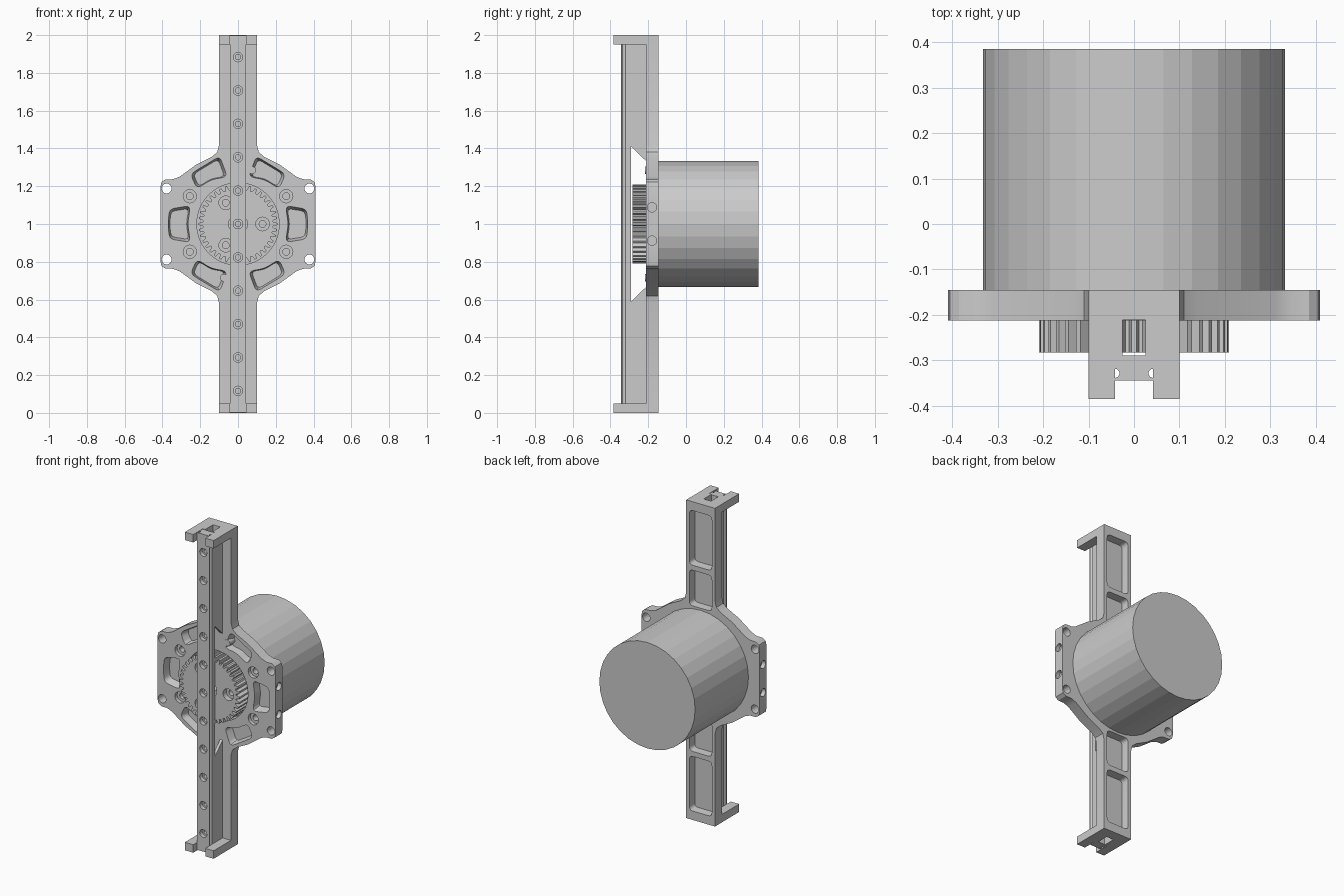
import bpy, bmesh
from math import sin, cos, pi
from mathutils import Vector as V

if "Cube" in bpy.data.objects:
    bpy.data.objects.remove(bpy.data.objects["Cube"])


def loft(bm, rings):
    """Closed solid through equal-length rings of points."""
    vs = [[bm.verts.new(p) for p in r] for r in rings]
    n = len(vs[0])
    for a, b in zip(vs, vs[1:]):
        for i in range(n):
            j = (i + 1) % n
            bm.faces.new((a[i], a[j], b[j], b[i]))
    bm.faces.new(vs[0])
    bm.faces.new(vs[-1])


def finish(name, bm, smooth=None):
    bmesh.ops.recalc_face_normals(bm, faces=bm.faces)
    me = bpy.data.meshes.new(name)
    bm.to_mesh(me)
    bm.free()
    ob = bpy.data.objects.new(name, me)
    bpy.context.collection.objects.link(ob)
    return ob


def prism(bm, pts, y0, y1, shrink=1.0):
    """xz outline extruded along y; shrink tapers the far end."""
    c = sum((V(p) for p in pts), V((0, 0))) / len(pts)
    far = [c + (V(p) - c) * shrink for p in pts]
    loft(bm, [[(x, y0, z) for x, z in pts], [(p.x, y1, p.y) for p in far]])


def lathe(bm, x, z, steps, n=24):
    """Stepped round solid along y from (radius, y) pairs."""
    loft(bm, [[(x + r * cos(2 * pi * i / n), y, z + r * sin(2 * pi * i / n))
               for i in range(n)] for r, y in steps])


def rounded(pts, r, seg=4):
    out = []
    for i, p in enumerate(pts):
        p, a, b = V(p), V(pts[i - 1]), V(pts[(i + 1) % len(pts)])
        da = (a - p).normalized() * min(r, (a - p).length * 0.45)
        db = (b - p).normalized() * min(r, (b - p).length * 0.45)
        for k in range(seg + 1):
            t = k / seg
            out.append(tuple(p + da * (1 - t) ** 2 + db * t ** 2))
    return out


def cut(ob, bm):
    cutter = finish("cutter", bm)
    cutter.hide_render = True
    m = ob.modifiers.new("cut", 'BOOLEAN')
    m.operation, m.solver, m.object = 'DIFFERENCE', 'EXACT', cutter
    dg = bpy.context.evaluated_depsgraph_get()
    me = bpy.data.meshes.new_from_object(ob.evaluated_get(dg))
    ob.modifiers.clear()
    ob.data = me
    bpy.data.objects.remove(cutter)


def smooth(ob):
    bpy.ops.object.select_all(action='DESELECT')
    ob.select_set(True)
    bpy.context.view_layer.objects.active = ob
    bpy.ops.object.shade_smooth_by_angle(angle=0.5)


FRONT, BACK = -0.213, -0.145
QUADS = [(1, 1), (-1, 1), (-1, -1), (1, -1)]


def mir(pts, sx, sz):
    return [(x * sx, 1 + (z - 1) * sz) for x, z in pts]


# motor housing
bm = bmesh.new()
lathe(bm, 0, 1, [(0.333, BACK), (0.333, 0.385)], 32)
finish("motor_housing", bm)

# mounting plate with both arms in one outline
q = [(0.41, 1.0), (0.41, 1.20), (0.405, 1.222), (0.385, 1.236), (0.345, 1.237),
     (0.31, 1.25), (0.22, 1.315), (0.14, 1.355), (0.11, 1.38), (0.1, 1.42), (0.1, 1.95)]
outline = (q + mir(q, -1, 1)[::-1] + mir(q, -1, -1)[1:] + mir(q, 1, -1)[::-1][:-1])
bm = bmesh.new()
prism(bm, outline, FRONT, BACK)
plate = finish("mounting_plate", bm)

bm = bmesh.new()
lathe(bm, 0, 1, [(0.218, -0.3), (0.218, -0.1)], 64)                    # gear opening
upper = rounded([(.255, 1.265), (.095, 1.362), (.053, 1.25), (.14, 1.235), (.22, 1.185)], 0.03)
side = rounded([(.25, .90), (.365, .918), (.372, 1.0), (.365, 1.082), (.25, 1.10), (.265, 1.0)], 0.03)
for sx, sz in QUADS:
    prism(bm, mir(upper, sx, sz), FRONT - 0.01, -0.165, 0.82)          # upper and lower pockets
    lathe(bm, sx * 0.378, 1 + sz * 0.188, [(0.026, -0.3), (0.026, -0.1)])
    lathe(bm, sx * 0.255, 1 + sz * 0.147,
          [(0.035, -0.25), (0.035, -0.19), (0.018, -0.19), (0.018, -0.155)])
    # tapped holes in the side edges
    loft(bm, [[(x * sx, -0.18 + 0.025 * cos(t * pi / 10), 1 + sz * 0.088 + 0.025 * sin(t * pi / 10))
               for t in range(20)] for x in (0.385, 0.45)])
for s in (1, -1):
    prism(bm, mir(side, s, 1), FRONT - 0.01, -0.165, 0.82)             # side pockets
    for z0, z1 in ((1.345, 1.57), (1.60, 1.945)):                      # arm back pockets
        rect = rounded([(-.078, z0), (.078, z0), (.078, z1), (-.078, z1)], 0.025)
        prism(bm, mir(rect, 1, s), -0.135, -0.195, 0.97)
cut(plate, bm)
smooth(plate)

# arm end caps: stepped U section extruded along z
u = [(.1, BACK), (.1, -.385), (.042, -.385), (.042, -.29), (.025, -.29), (.025, -.212)]
u = u + [(-x, y) for x, y in u[::-1]]
for name, z0, z1 in (("lower_end_cap", 0, 0.05), ("upper_end_cap", 1.95, 2)):
    bm = bmesh.new()
    loft(bm, [[(x, y, z) for x, y in u] for z in (z0, z1)])
    finish(name, bm)

# twin webs joining each arm to the rail, chamfered toward the gear
web = [(-.29, 1.41), (FRONT, 1.335), (FRONT, 1.95), (-.29, 1.95)]
for name, sz in (("upper_arm_webs", 1), ("lower_arm_webs", -1)):
    bm = bmesh.new()
    for sx in (1, -1):
        loft(bm, [[(x * sx, y, 1 + (z - 1) * sz) for y, z in web] for x in (0.025, 0.042)])
    finish(name, bm)

# linear rail with round side grooves and countersunk screw holes
groove = [(0.042 - 0.01 * sin(pi * k / 8), -0.329 + 0.01 * cos(pi * k / 8)) for k in range(9)]
half = [(.042, -.29)] + groove + [(.042, -.345)]
sec = half + [(-x, y) for x, y in half[::-1]]
bm = bmesh.new()
loft(bm, [[(x, y, z) for x, y in sec] for z in (0.003, 1.997)])
rail = finish("linear_rail", bm)
bm = bmesh.new()
for i in range(11):
    lathe(bm, 0, 1 + (i - 5) * 0.1767,
          [(0.025, -0.36), (0.025, -0.32), (0.014, -0.32), (0.014, -0.28)], 20)
cut(rail, bm)
smooth(rail)

# spur gear
teeth, pts = 40, []
for i in range(teeth):
    for f, r in ((-.36, .186), (-.17, .209), (.17, .209), (.36, .186)):
        a = 2 * pi * (i + f) / teeth
        pts.append((r * cos(a), 1 + r * sin(a)))
bm = bmesh.new()
prism(bm, pts, -0.283, BACK)
gear = finish("spur_gear", bm)
bm = bmesh.new()
lathe(bm, 0, 1, [(0.05, -0.3), (0.05, -0.25), (0.025, -0.25), (0.025, -0.18)], 32)
for k in range(3):
    a = 2 * pi * k / 3
    lathe(bm, 0.13 * cos(a), 1 + 0.13 * sin(a),
          [(0.036, -0.3), (0.036, -0.25), (0.018, -0.25), (0.018, -0.18)])
cut(gear, bm)

# two small locating pins on the plate face
bm = bmesh.new()
for s in (1, -1):
    lathe(bm, s * 0.075, 1 + s * 0.285, [(0.02, FRONT - 0.003), (0.02, -0.16)])
finish("locating_pins", bm)
